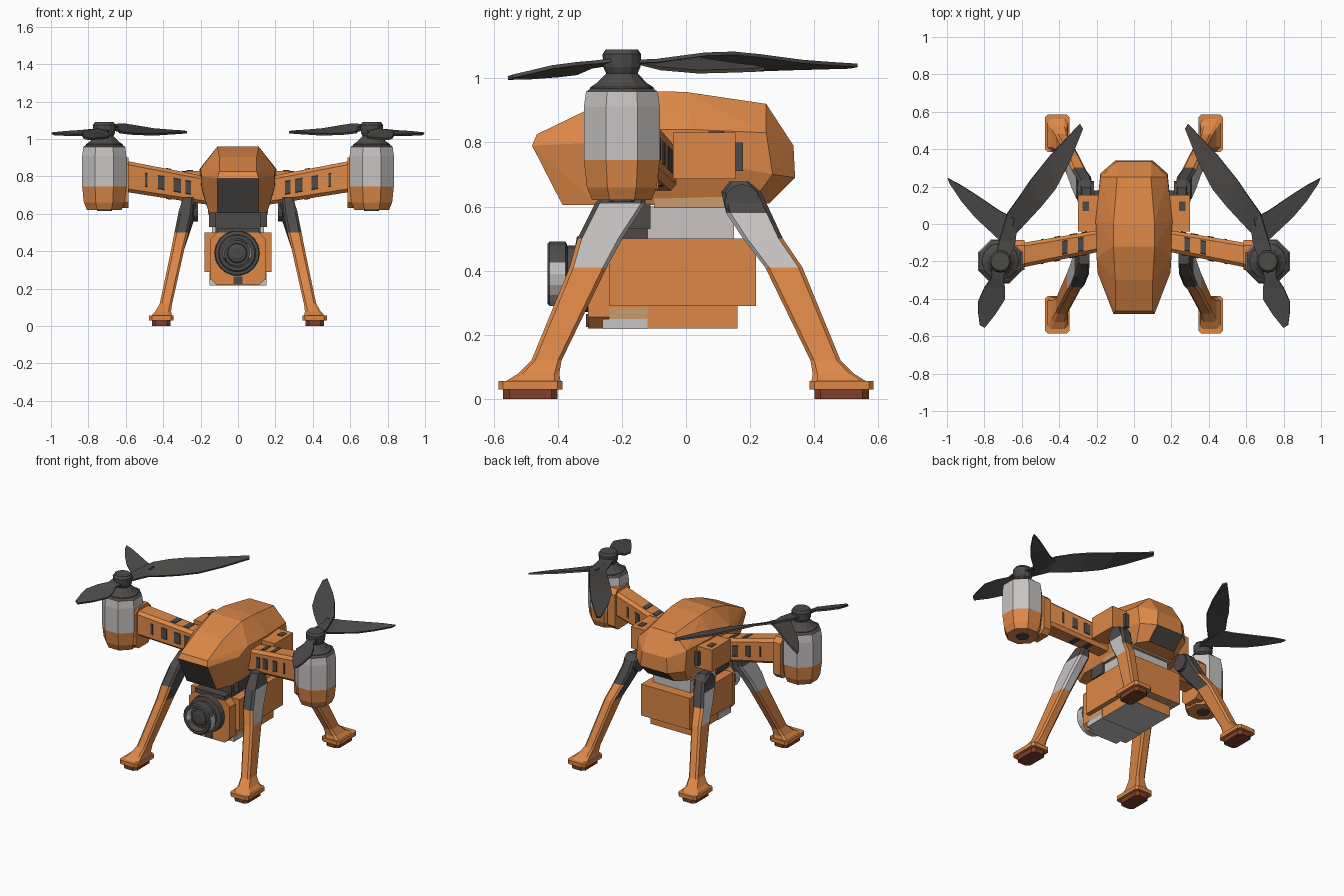
import bpy, bmesh, math

if "Cube" in bpy.data.objects:
    bpy.data.objects.remove(bpy.data.objects["Cube"])


def material(name, r, g, b):
    m = bpy.data.materials.new(name)
    m.diffuse_color = (r, g, b, 1)
    m.use_nodes = True
    m.node_tree.nodes["Principled BSDF"].inputs["Base Color"].default_value = m.diffuse_color
    return m


ORANGE = material("orange shell", 0.72, 0.245, 0.063)
GREY = material("light grey", 0.57, 0.55, 0.54)
DARK = material("charcoal", 0.075, 0.071, 0.067)
RUBBER = material("brown rubber", 0.21, 0.05, 0.022)
TAN = material("tan", 0.58, 0.33, 0.16)


def finish(name, bm, mats, mirror=False, rule=None, thick=0):
    """Turn a bmesh into an object; rule(centre, normal) picks the material index."""
    if not thick:
        bmesh.ops.recalc_face_normals(bm, faces=bm.faces)
    bm.normal_update()
    if rule:
        for f in bm.faces:
            f.material_index = rule(f.calc_center_median(), f.normal)
    me = bpy.data.meshes.new(name)
    bm.to_mesh(me)
    bm.free()
    for m in mats:
        me.materials.append(m)
    ob = bpy.data.objects.new(name, me)
    bpy.context.collection.objects.link(ob)
    if thick:
        s = ob.modifiers.new("thickness", 'SOLIDIFY')
        s.thickness, s.offset = thick, 0
    if mirror:
        ob.modifiers.new("mirror", 'MIRROR')
    return ob


def loft(name, rings, mats, mirror=False, rule=None):
    """Skin a list of closed rings and cap both ends."""
    bm = bmesh.new()
    vs = [[bm.verts.new(p) for p in r] for r in rings]
    n = len(rings[0])
    for a, b in zip(vs, vs[1:]):
        for i in range(n):
            j = (i + 1) % n
            bm.faces.new((a[i], a[j], b[j], b[i]))
    bm.faces.new(vs[0])
    bm.faces.new(vs[-1])
    return finish(name, bm, mats, mirror, rule)


def place(axis, u, v, w):
    return {'X': (w, u, v), 'Y': (u, w, v), 'Z': (u, v, w)}[axis]


def octo(axis, u, v, w, hu, hv, c):
    """Rectangle ring with corners cut by c."""
    pts = [(hu, hv - c), (hu - c, hv), (c - hu, hv), (-hu, hv - c),
           (-hu, c - hv), (c - hu, -hv), (hu - c, -hv), (hu, c - hv)]
    return [place(axis, u + a, v + b, w) for a, b in pts]


def lathe(name, axis, u, v, profile, n, mats, mirror=False, rule=None, turn=0.0):
    angles = [turn + math.tau * i / n for i in range(n)]
    rings = [[place(axis, u + r * math.cos(a), v + r * math.sin(a), w) for a in angles]
             for w, r in profile]
    return loft(name, rings, mats, mirror, rule)


def box(name, x, y, z, mats, mirror=False, rule=None):
    q = [[(x[0], y[0], h), (x[1], y[0], h), (x[1], y[1], h), (x[0], y[1], h)] for h in z]
    return loft(name, q, mats, mirror, rule)


def underside(c, n):
    return int(n.z < -.9)


# Faceted body shell, with dark sloping panels at nose and tail
half = [(.11, -.12, .96), (.10, -.30, .905), (.11, 0, .957), (.09, .25, .92),
        (.09, .335, .79), (.10, .34, .69), (.10, .26, .61),
        (.10, -.465, .825), (.11, -.48, .79), (.11, -.385, .605),
        (.195, -.26, .80), (.20, -.18, .84), (.205, .02, .84), (.18, .25, .83),
        (.18, .27, .70), (.195, -.2, .74), (.20, .05, .74), (.155, -.28, .605), (.15, .2, .605)]
bm = bmesh.new()
for x, y, z in half:
    bm.verts.new((x, y, z))
    bm.verts.new((-x, y, z))
bmesh.ops.convex_hull(bm, input=bm.verts)
bmesh.ops.delete(bm, geom=[v for v in bm.verts if not v.link_faces], context='VERTS')
finish("body_shell", bm, [ORANGE, DARK],
       rule=lambda c, n: int(n.z < -.25 and abs(n.x) < .1 and abs(n.y) > .4))

# Belly plate and gimbal mount
box("belly_plate", (-.16, .16), (-.10, .17), (.595, .66), [TAN])
box("gimbal_mount", (-.14, .14), (-.12, .15), (.49, .60), [GREY])
box("gimbal_front", (-.12, .12), (-.24, -.12), (.49, .61), [DARK])
box("gimbal_side", (.10, .155), (-.215, -.11), (.53, .61), [DARK], True)


# Arms, sloping up and forward from the body to the motors
def arm(x):
    t = (x - .17) / .43
    return -.0875 - .08 * t, .725 + .075 * t, .0575 + .008 * t, .075 + .008 * t


def arm_ring(x):
    y, z, hy, hz = arm(x)
    return octo('X', y, z, x, hy, hz, .018)


loft("arm", [arm_ring(.15), arm_ring(.62)], [ORANGE], True)
loft("arm_end_block", [octo('X', -.165, .765, x, .08, .135, .03) for x in (.585, .64)], [ORANGE], True)


# Dark arm windows: bars passing through the arm, just proud of its faces
def arm_window(name, x, w, across):
    rings = []
    for xx in (x - w / 2, x + w / 2):
        y, z, hy, hz = arm(xx)
        a, b = (hy + .004, .036) if across else (.036, hz + .004)
        rings.append(octo('X', y, z, xx, a, b, .003))
    loft(name, rings, [DARK], True)


for x, w in ((.265, .03), (.325, .04), (.41, .035)):
    arm_window("arm_side_window", x, w, True)
for x in (.285, .37):
    arm_window("arm_top_window", x, .03, False)
arm_window("arm_outer_window", .49, .012, True)

# Hinge bracket behind each arm
box("arm_bracket", (.17, .30), (-.04, .155), (.685, .83), [ORANGE], True)
box("bracket_cap", (.17, .215), (.15, .178), (.71, .80), [DARK], True)
box("bracket_top_window", (.24, .275), (.07, .12), (.80, .834), [DARK], True)

# Motor pods: grey above, orange below, with dark tops and hubs
PX, PY = .715, -.20
lathe("motor_pod", 'Z', PX, PY,
      [(.62, .10), (.66, .118), (.745, .128), (.91, .128), (.958, .121), (.968, .105)], 8,
      [ORANGE, GREY, DARK], True, lambda c, n: 2 if c.z > .96 else int(c.z > .75), math.pi / 8)
lathe("motor_base", 'Z', PX, PY, [(.614, .04), (.63, .04)], 8, [DARK], True)
lathe("motor_hub", 'Z', PX, PY,
      [(.960, .102), (.972, .098), (.985, .078), (1.015, .049), (1.035, .058), (1.075, .060), (1.09, .05)],
      12, [DARK], True)


# Propeller blades: strips between a leading and a trailing edge
def blade(name, pairs):
    bm = bmesh.new()
    vs = [[bm.verts.new(p) for p in pair] for pair in pairs]
    for (a, b), (c, d) in zip(vs, vs[1:]):
        bm.faces.new((a, b, d, c))
    finish(name, bm, [DARK], True, thick=.011)


blade("propeller_inner_blade", [
    ((.67, -.20, 1.05), (.75, -.20, 1.05)), ((.635, -.10, 1.045), (.72, -.09, 1.055)),
    ((.63, -.05, 1.035), (.675, .06, 1.075)), ((.57, .015, 1.028), (.61, .15, 1.078)),
    ((.50, .09, 1.025), (.556, .23, 1.07)), ((.42, .187, 1.025), (.45, .364, 1.052)),
    ((.345, .33, 1.03), (.365, .455, 1.045)), ((.273, .51, 1.035), (.289, .535, 1.04))])
blade("propeller_outer_blade", [
    ((.68, -.14, 1.045), (.64, .03, 1.065)), ((.725, -.08, 1.03), (.717, .07, 1.055)),
    ((.85, .037, 1.02), (.85, .16, 1.042)), ((.92, .12, 1.022), (.93, .21, 1.037)),
    ((.984, .215, 1.025), (.996, .245, 1.03))])
blade("propeller_front_blade", [
    ((.76, -.20, 1.06), (.68, -.20, 1.05)), ((.76, -.283, 1.05), (.70, -.295, 1.035)),
    ((.80, -.34, 1.045), (.69, -.34, 1.015)), ((.834, -.417, 1.035), (.69, -.40, 1.008)),
    ((.832, -.48, 1.02), (.74, -.48, 1.002)), ((.824, -.54, 1.006), (.80, -.555, 1.0))])

# Legs: hinged grey and dark upper part, orange lower part, flared ankle
front_hip = [(.265, -.17, .69, .028, .045), (.28, -.205, .61, .038, .078), (.302, -.268, .50, .038, .07)]
rear_hip = [(.255, .165, .678, .022, .03), (.26, .172, .645, .035, .062),
            (.27, .195, .58, .04, .07), (.295, .24, .50, .038, .062)]
lower = [(.322, .305, .41, .035, .058), (.385, .435, .12, .033, .047),
         (.40, .46, .078, .042, .065), (.41, .48, .05, .058, .09)]
for side, s, hip in (("front", -1, front_hip), ("rear", 1, rear_hip)):
    path = hip + [(x, s * y, z, hx, hy) for x, y, z, hx, hy in lower]

    def leg_colour(c, n, s=s):
        outward = n.y * s > .5
        if c.z < .42 or (outward and c.z < .5):
            return 0
        return 2 if outward or n.x < -.5 or c.z > .6 else 1

    loft(side + "_leg", [octo('Z', x, y, z, hx, hy, .35 * hx) for x, y, z, hx, hy in path],
         [ORANGE, GREY, DARK], True, leg_colour)
    loft(side + "_foot", [octo('Z', .41, s * .485, z, .066, .10, .015) for z in (.03, .056)],
         [ORANGE], True)
    loft(side + "_foot_pad", [octo('Z', .41, s * .485, z, .05, .085, .02) for z in (0, .032)],
         [RUBBER], True)
lathe("rear_hip_joint", 'X', .175, .615, [(.215, .055), (.303, .055)], 12, [DARK], True)

# Camera housing
box("camera_housing", (-.15, .15), (-.24, .16), (.22, .50), [ORANGE, GREY], rule=underside)
box("camera_side_case", (-.18, .18), (-.16, .218), (.29, .50), [ORANGE, TAN], rule=underside)
box("camera_trim_upper", (-.153, .153), (-.24, -.12), (.25, .285), [TAN])
box("camera_trim_lower", (-.153, .153), (-.26, -.12), (.218, .25), [GREY])
loft("camera_front_plate", [octo('Y', 0, .36, y, .15, .14, .035) for y in (-.305, -.23)],
     [ORANGE, GREY], rule=underside)
box("camera_side_lug", (.145, .18), (-.24, -.16), (.29, .50), [ORANGE], True)
box("camera_front_catch", (-.025, .025), (-.312, -.30), (.225, .265), [DARK])
box("camera_top_bar", (-.11, .11), (-.30, -.20), (.495, .525), [DARK])

# Lens with a recessed front
lathe("lens_barrel", 'Y', -.005, .39,
      [(-.29, .122), (-.34, .118), (-.345, .09), (-.37, .09), (-.375, .102), (-.425, .102),
       (-.432, .095), (-.432, .078), (-.395, .068)], 18, [DARK, GREY],
      rule=lambda c, n: int(n.z < .3 and abs(n.y) < .4 and -.43 < c.y < -.36))
lathe("lens_glass", 'Y', -.005, .39, [(-.39, .055), (-.408, .05), (-.414, .03)], 16, [DARK])
